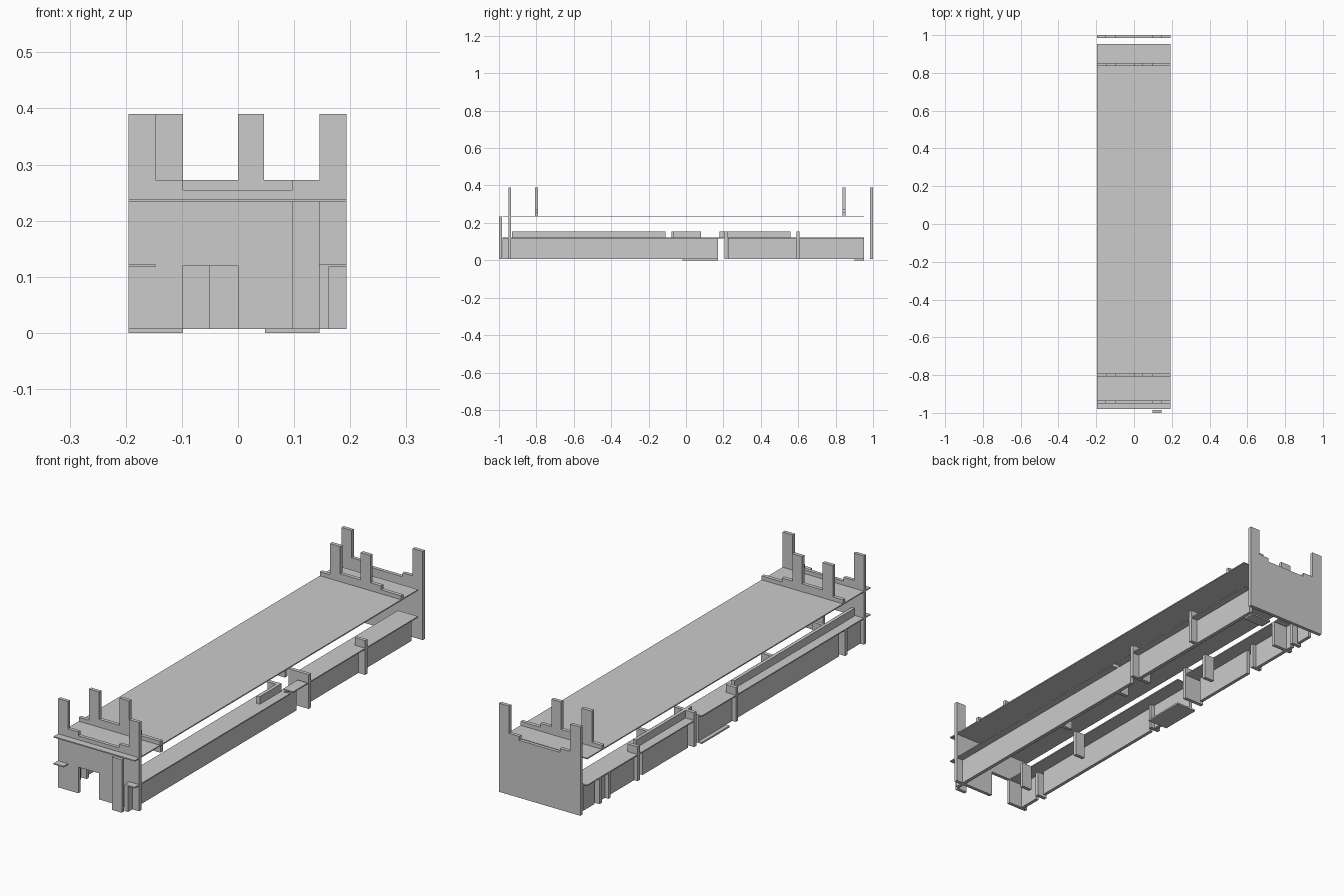
import bpy, bmesh

if "Cube" in bpy.data.objects:
    bpy.data.objects.remove(bpy.data.objects["Cube"])

def box(name, x0, x1, y0, y1, z0, z1):
    bm = bmesh.new()
    bmesh.ops.create_cube(bm, size=1)
    for v in bm.verts:
        v.co.x = x1 if v.co.x > 0 else x0
        v.co.y = y1 if v.co.y > 0 else y0
        v.co.z = z1 if v.co.z > 0 else z0
    return finish(name, bm)

def finish(name, bm):
    bmesh.ops.recalc_face_normals(bm, faces=bm.faces)
    me = bpy.data.meshes.new(name)
    bm.to_mesh(me)
    bm.free()
    ob = bpy.data.objects.new(name, me)
    bpy.context.collection.objects.link(ob)
    return ob

def panel(name, pts, y0, y1):
    """Upright panel: an x-z outline extruded along y."""
    bm = bmesh.new()
    f = bm.faces.new([bm.verts.new((x, y0, z)) for x, z in pts])
    r = bmesh.ops.extrude_face_region(bm, geom=[f])
    for v in r['geom']:
        if isinstance(v, bmesh.types.BMVert):
            v.co.y = y1
    return finish(name, bm)

L, R = -0.195, 0.193
A, B, C, D = -0.147, -0.098, 0.097, 0.145   # shared x lines
T, H, M, F = 0.39, 0.272, 0.255, 0.12       # tower, step, sill, floor heights

# Roof deck
box("roof_deck", L, R, -0.98, 0.953, 0.233, 0.238)

# End walls with corner towers; the front one has a doorway
top = [(R, T), (D, T), (D, H), (C, H), (C, M), (B, M), (B, H), (A, H), (A, T), (L, T)]
panel("back_wall", [(L, 0.007), (R, 0.007)] + top, 0.985, 1.0)
panel("front_wall", [(L, 0.007), (B, 0.007), (B, F), (0, F), (0, 0.007), (R, 0.007)] + top,
      -0.95, -0.935)

# Inner parapets standing on the roof
inner = [(L, 0.238), (R, 0.238), (R, M), (C, M), (C, H), (0.046, H), (0.046, T), (0, T),
         (0, H), (B, H), (B, T), (A, T), (A, M), (L, M)]
for name, y in (("front_parapet", -0.80), ("back_parapet", 0.845)):
    panel(name, inner, y - 0.008, y + 0.008)

# Front post
box("front_post", C, D, -1.0, -0.985, 0.007, 0.235)

# Mid-level floor strips and their front tongues
for name, x0, x1, y0, y1 in (
        ("floor_left_front", L, B, -0.935, 0.17), ("floor_left_back", L, B, 0.21, 0.953),
        ("floor_right_front", C, R, -0.935, 0.08), ("floor_right_back", C, R, 0.21, 0.953),
        ("tongue_left", L, A, -0.98, -0.935), ("tongue_right", D, R, -0.98, -0.935),
        ("floor_right_step", D, R, 0.10, 0.20)):
    box(name, x0, x1, y0, y1, F - 0.003, F + 0.002)

# Right long walls
for i, (y0, y1) in enumerate(((-0.98, 0.17), (0.225, 0.953))):
    box(f"right_wall_{i}", D, 0.161, y0, y1, 0.007, F)

# Left wall segments
for i, (y0, y1) in enumerate(((-0.935, -0.84), (-0.79, -0.09), (-0.06, 0.17),
                              (0.24, 0.55), (0.60, 0.84), (0.88, 0.953))):
    box(f"left_wall_{i}", -0.178, -0.163, y0, y1, 0.007, F)

# Low rails along the floor edges
for i, (x, y0, y1) in enumerate(((A, -0.93, -0.11), (A, 0.18, 0.56), (D, -0.07, 0.08))):
    box(f"rail_{i}", x - 0.007, x + 0.008, y0, y1, F, 0.155)

# Cross plates and posts
for i, (x0, x1, y, z1) in enumerate((
        (L, A, -0.815, F), (L, A, -0.07, 0.155), (L, B, 0.215, 0.155), (L, A, 0.60, 0.155),
        (L, A, 0.86, F), (C, R, 0.215, 0.155), (D, R, 0.60, 0.155),
        (B, -0.05, -0.80, F), (C, D, -0.3, F), (B, -0.05, -0.45, F), (B, -0.05, 0.40, F),
        (L, B, 0.80, F), (C, D, 0.07, 0.155))):
    box(f"cross_plate_{i}", x0, x1, y - 0.008, y + 0.008, 0.007, z1)

# Ground plates
box("ground_plate_left", L, B, -0.02, 0.17, 0, 0.007)
box("ground_plate_right", 0.048, D, 0.90, 0.953, 0, 0.007)
